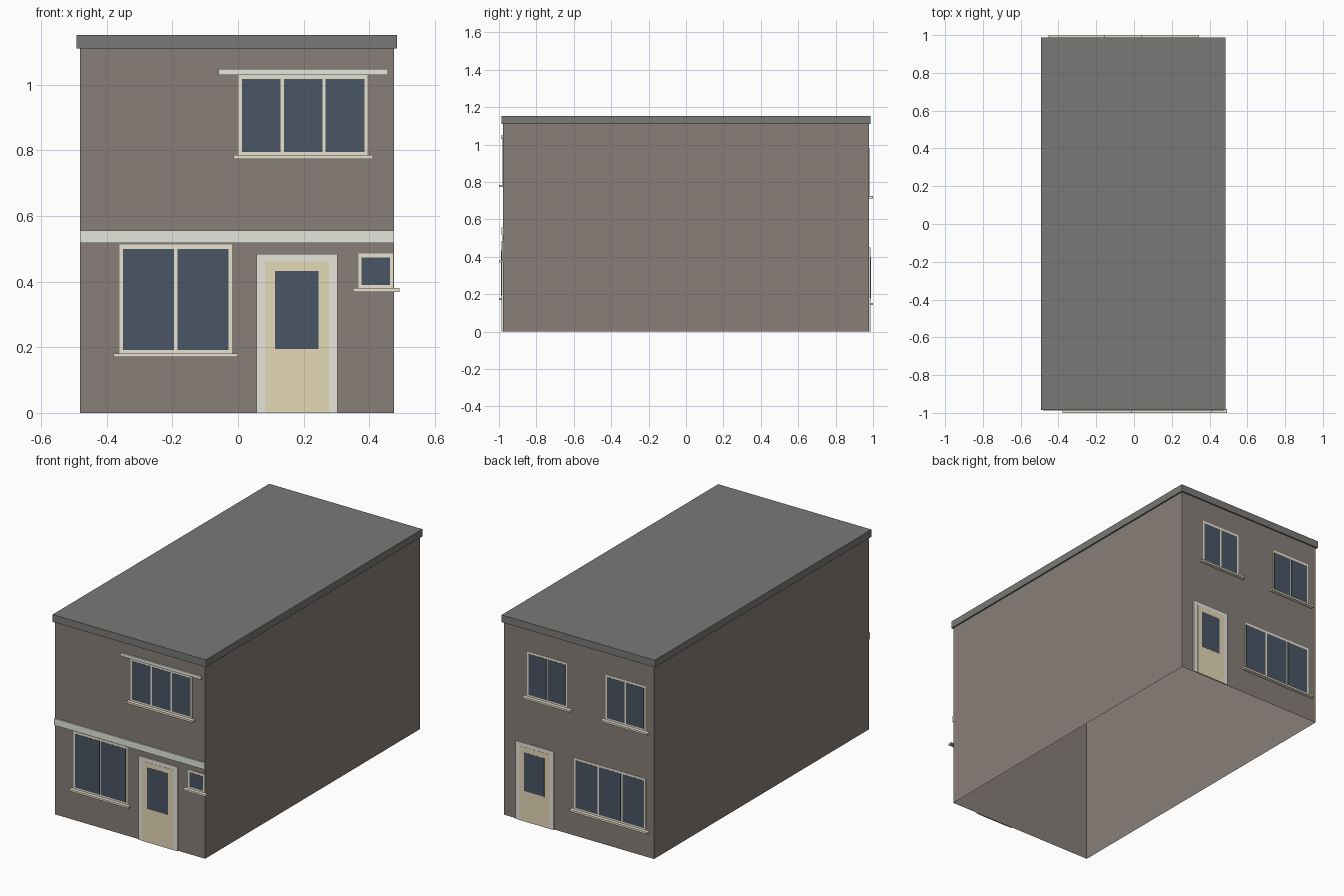
import bpy, bmesh
from mathutils import Vector

if "Cube" in bpy.data.objects:
    bpy.data.objects.remove(bpy.data.objects["Cube"])

WALL = 0.979   # half depth of the brick body


def material(name, r, g, b):
    m = bpy.data.materials.new(name)
    m.diffuse_color = (r, g, b, 1)
    m.use_nodes = True
    m.node_tree.nodes["Principled BSDF"].inputs["Base Color"].default_value = m.diffuse_color
    return m


BRICK = material("brick", 0.245, 0.21, 0.19)
ROOF = material("roof_grey", 0.19, 0.195, 0.185)
STONE = material("pale_stone", 0.77, 0.79, 0.72)
CREAM = material("cream_frame", 0.82, 0.76, 0.62)
SURROUND = material("door_surround", 0.81, 0.78, 0.72)
DOOR = material("door_paint", 0.78, 0.69, 0.46)
GLASS = material("dark_glass", 0.068, 0.092, 0.13)


def boxes(name, mat, spans, open_side=None):
    """Boxes (x0, x1, y0, y1, z0, z1) in one object; faces pointing along open_side are left out."""
    bm = bmesh.new()
    for x0, x1, y0, y1, z0, z1 in spans:
        verts = bmesh.ops.create_cube(bm, size=1)["verts"]
        size = Vector((x1 - x0, abs(y1 - y0), z1 - z0))
        mid = Vector((x0 + x1, y0 + y1, z0 + z1)) / 2
        for v in verts:
            v.co = v.co * size + mid
    if open_side:
        bm.normal_update()
        hidden = [f for f in bm.faces if f.normal.dot(Vector(open_side)) > 0.9]
        bmesh.ops.delete(bm, geom=hidden, context="FACES")
    mesh = bpy.data.meshes.new(name)
    bm.to_mesh(mesh)
    bm.free()
    mesh.materials.append(mat)
    obj = bpy.data.objects.new(name, mesh)
    bpy.context.collection.objects.link(obj)
    return obj


def on_wall(name, mat, side, out, rects, base=0.0):
    """Slabs (x0, x1, z0, z1) standing proud of the front (-1) or back (1) wall."""
    boxes(name, mat, [(x0, x1, side * (WALL + base), side * (WALL + out), z0, z1)
                      for x0, x1, z0, z1 in rects], (0, -side, 0))


def window(name, side, x0, x1, z0, z1, panes, sill, bar=0.010):
    # Frame slab, evenly spaced panes just in front of it, projecting sill
    step = (x1 - x0 - bar) / panes
    starts = [x0 + bar + i * step for i in range(panes)]
    on_wall(name + "_frame", CREAM, side, 0.002, [(x0, x1, z0, z1)])
    on_wall(name + "_glass", GLASS, side, 0.003,
            [(p, p + step - bar, z0 + bar, z1 - bar * 1.3) for p in starts], 0.002)
    on_wall(name + "_sill", CREAM, side, 1 - WALL, [(sill[0], sill[1], z0 - 0.011, z0)])


def door(name, side, x0, x1, top, glass, jamb=0.026, head=0.022):
    # Surround slab, leaf and glazed panel layered outwards
    on_wall(name + "_surround", SURROUND, side, 0.007, [(x0, x1, 0, top)])
    on_wall(name + "_leaf", DOOR, side, 0.008, [(x0 + jamb, x1 - jamb, 0, top - head)], 0.007)
    on_wall(name + "_glass", GLASS, side, 0.009, [glass], 0.008)


# Main body is a hollow shell open underneath, capped by a flat roof slab
boxes("house_body", BRICK, [(-0.482, 0.476, -WALL, WALL, 0, 1.11)], (0, 0, -1))
boxes("flat_roof", ROOF, [(-0.492, 0.485, -0.986, 0.987, 1.11, 1.152)])

# Front wall
on_wall("front_band", STONE, -1, 0.008, [(-0.482, 0.476, 0.517, 0.556)])
on_wall("front_lintel", STONE, -1, 0.009, [(-0.06, 0.457, 1.030, 1.048)])
window("front_upper_window", -1, 0.002, 0.395, 0.785, 1.030, 3, (-0.013, 0.411))
window("front_lower_window", -1, -0.361, -0.019, 0.181, 0.513, 2, (-0.379, 0.0))
window("front_small_window", -1, 0.367, 0.473, 0.380, 0.486, 1, (0.350, 0.492))
door("front_door", -1, 0.056, 0.303, 0.484, (0.112, 0.246, 0.194, 0.433))

# Back wall
window("back_upper_window_a", 1, 0.073, 0.326, 0.724, 0.983, 2, (0.04, 0.345))
window("back_upper_window_b", 1, -0.428, -0.174, 0.724, 0.983, 2, (-0.453, -0.155))
window("back_lower_window", 1, -0.430, 0.027, 0.153, 0.449, 3, (-0.453, 0.045))
door("back_door", 1, 0.155, 0.396, 0.450, (0.213, 0.341, 0.176, 0.397))
